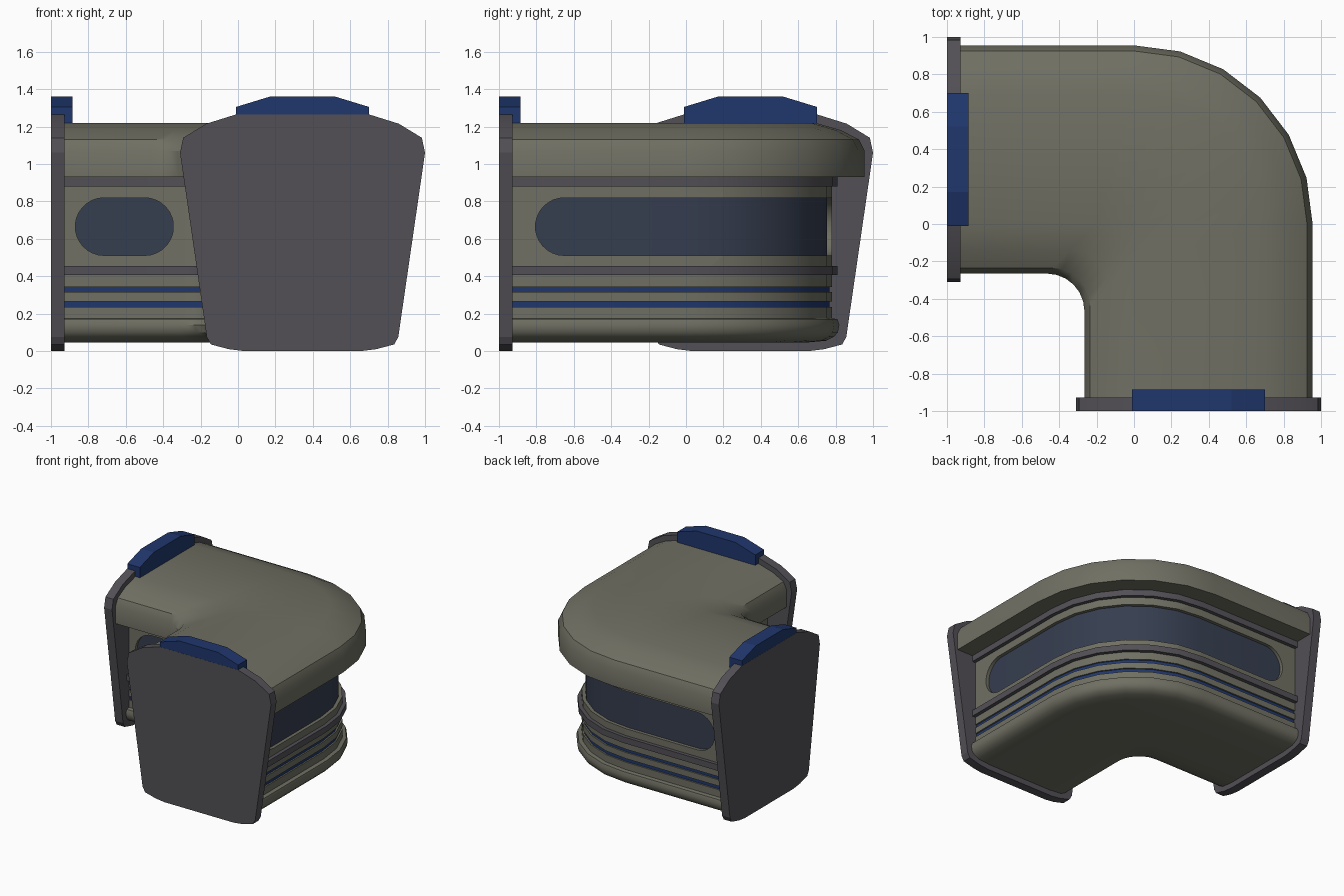
import bpy, bmesh, math

if "Cube" in bpy.data.objects:
    bpy.data.objects.remove(bpy.data.objects["Cube"])

MID = 0.345          # centre of the cross-section
FLIP = 2 * MID       # mirrored offset = FLIP - c


def material(name, rgb):
    m = bpy.data.materials.new(name)
    m.diffuse_color = (*rgb, 1)
    m.use_nodes = True
    m.node_tree.nodes["Principled BSDF"].inputs["Base Color"].default_value = m.diffuse_color
    return m


OLIVE = material("olive_panel", (0.16, 0.16, 0.125))
GREY = material("dark_grey", (0.085, 0.08, 0.092))
BLUE = material("blue_trim", (0.014, 0.037, 0.15))
GLASS = material("window_tint", (0.036, 0.047, 0.078))


def pt(c, s):
    """Plan position: s<0 straight at x=s, 0..1 around the bend, s>1 straight at y=1-s."""
    if s < 0:
        return (s, c)
    if s > 1:
        return (c, 1 - s)
    r = c if c > MID else 0.2
    a = math.pi / 2 * (1 - s)
    return (c - r + r * math.cos(a), c - r + r * math.sin(a))


def finish(ob, angle=35):
    ob.data.shade_smooth()
    ob.data.set_sharp_from_angle(angle=math.radians(angle))


def loft(name, rings, mat):
    bm = bmesh.new()
    loops = [[bm.verts.new(p) for p in ring] for ring in rings]
    n = len(loops[0])
    for a, b in zip(loops, loops[1:]):
        for i in range(n):
            j = (i + 1) % n
            bm.faces.new((a[i], a[j], b[j], b[i]))
    bm.faces.new(loops[0])
    bm.faces.new(loops[-1][::-1])
    bmesh.ops.recalc_face_normals(bm, faces=bm.faces)
    me = bpy.data.meshes.new(name)
    bm.to_mesh(me)
    bm.free()
    me.materials.append(mat)
    ob = bpy.data.objects.new(name, me)
    bpy.context.collection.objects.link(ob)
    finish(ob)
    return ob


BEND = [i / 6 for i in range(7)]
PATH = [-0.95] + BEND + [1.95]


def sweep(name, section, mat):
    return loft(name, [[(*pt(c, s), z) for c, z in section] for s in PATH], mat)


# Corridor shell: half profile from floor to roof, mirrored to the inner side
half = [(0.64, 0.045), (0.75, 0.055), (0.79, 0.075), (0.812, 0.10), (0.82, 0.14),
        (0.81, 0.17), (0.78, 0.175),
        (0.78, 0.235), (0.755, 0.235), (0.755, 0.265), (0.78, 0.265),
        (0.78, 0.315), (0.755, 0.315), (0.755, 0.342), (0.78, 0.342),
        (0.78, 0.93), (0.955, 0.93), (0.955, 1.07), (0.925, 1.13),
        (0.83, 1.18), (0.69, 1.22)]
shell = sweep("corridor_shell", half + [(FLIP - c, z) for c, z in reversed(half)], OLIVE)

# Rails and blue stripes along both walls
for side in ("outer", "inner"):
    for label, c0, c1, z0, z1, mat in (
            ("upper_rail", 0.76, 0.81, 0.88, 0.93, GREY),
            ("lower_rail", 0.76, 0.81, 0.405, 0.455, GREY),
            ("upper_stripe", 0.74, 0.768, 0.313, 0.344, BLUE),
            ("lower_stripe", 0.74, 0.768, 0.233, 0.267, BLUE)):
        sec = [(c0, z0), (c1, z0), (c1, z1), (c0, z1)]
        if side == "inner":
            sec = [(FLIP - c, z) for c, z in sec]
        sweep(f"{side}_{label}", sec, mat)


# Stadium windows that follow the wall
R, ZC = 0.154, 0.665
ANGLES = [math.radians(a) for a in (8, 18, 30, 42, 54, 66, 78, 90)]


def window(name, s0, s1, mids, c0, c1, grow, mat):
    st = [(s0 + R * (1 - math.cos(a)), R * math.sin(a)) for a in ANGLES]
    st += [(s, R) for s in mids]
    st += [(s1 - R * (1 - math.cos(a)), R * math.sin(a)) for a in reversed(ANGLES)]
    rings = []
    for s, h in st:
        h += grow
        rings.append([(*pt(c, s), ZC + z) for c, z in
                      ((c0, -h), (c1, -h), (c1, h), (c0, h))])
    return loft(name, rings, mat)


cutters = []
for name, s0, s1, mids, inner in (
        ("outer_window", -0.805, 1.805, BEND, False),
        ("inner_window_left", -0.87, -0.345, [], True),
        ("inner_window_front", 1.345, 1.87, [], True)):
    def off(c):
        return FLIP - c if inner else c
    cutters.append(window(name + "_cutter", s0, s1, mids, off(0.75), off(0.85), 0, OLIVE))
    window(name, s0, s1, mids, off(0.73), off(0.753), 0.004, GLASS)

# Cut the window recesses into the shell
for c in cutters:
    c.hide_render = True
    mod = shell.modifiers.new("recess", 'BOOLEAN')
    mod.operation = 'DIFFERENCE'
    mod.solver = 'EXACT'
    mod.object = c
dg = bpy.context.evaluated_depsgraph_get()
cut_mesh = bpy.data.meshes.new_from_object(shell.evaluated_get(dg))
shell.modifiers.clear()
shell.data = cut_mesh
for c in cutters:
    bpy.data.objects.remove(c)
finish(shell)

# End frames and the blue clips on top of them
frame_half = [(0.66, 0.0), (0.74, 0.01), (0.835, 0.035), (0.857, 0.075), (1.0, 1.06),
              (0.983, 1.14), (0.86, 1.215), (0.70, 1.265)]
frame = frame_half + [(FLIP - c, z) for c, z in reversed(frame_half)]
clip = [(-0.01, 1.22), (0.70, 1.22), (0.70, 1.305), (0.52, 1.36), (0.17, 1.36), (-0.01, 1.305)]
for side in ("front", "left"):
    for label, sec, d0, d1, mat in (("end_frame", frame, -1.0, -0.928, GREY),
                                    ("top_clip", clip, -0.999, -0.885, BLUE)):
        rings = [[(c, d, z) if side == "front" else (d, c, z) for c, z in sec]
                 for d in (d0, d1)]
        finish(loft(f"{side}_{label}", rings, mat), 15)
